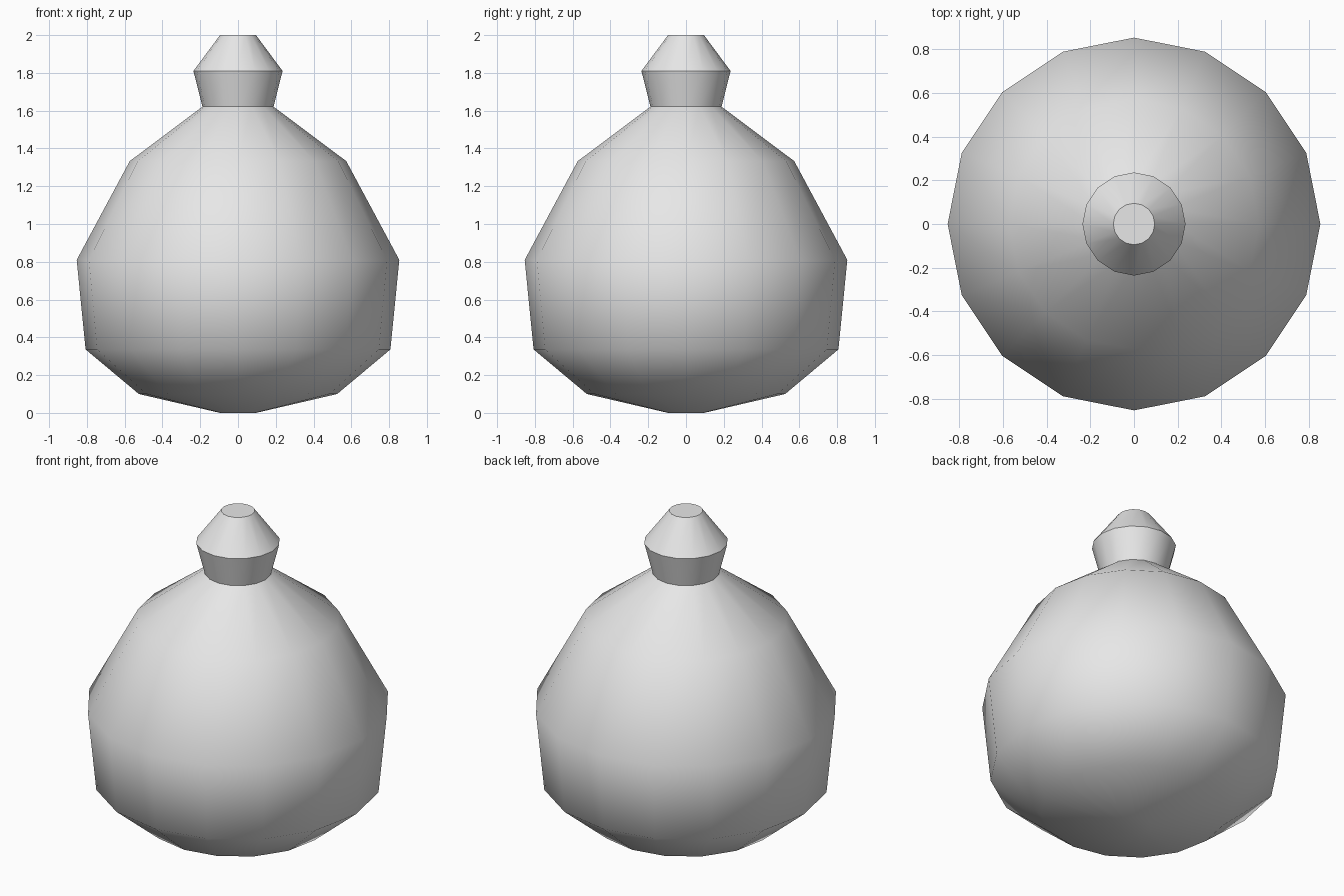
import bpy
import bmesh
from math import cos, sin, tau, radians

SIDES = 16

cube = bpy.data.objects.get("Cube")
if cube:
    bpy.data.objects.remove(cube, do_unlink=True)

# Plain grey
grey = bpy.data.materials.new("light_grey")
grey.use_nodes = True
colour = (0.8, 0.8, 0.8, 1)
grey.diffuse_color = colour
grey.node_tree.nodes["Principled BSDF"].inputs["Base Color"].default_value = colour


def lathe(name, profile, cap_bottom=False, cap_top=False):
    """Turn (radius, height) points round the z axis."""
    bm = bmesh.new()
    rings = [[bm.verts.new((r * cos(tau * i / SIDES), r * sin(tau * i / SIDES), z))
              for i in range(SIDES)] for r, z in profile]
    for low, high in zip(rings, rings[1:]):
        for i in range(SIDES):
            j = (i + 1) % SIDES
            bm.faces.new((low[i], low[j], high[j], high[i]))
    if cap_bottom:
        bm.faces.new(rings[0][::-1])
    if cap_top:
        bm.faces.new(rings[-1])
    mesh = bpy.data.meshes.new(name)
    bm.to_mesh(mesh)
    bm.free()
    mesh.materials.append(grey)
    obj = bpy.data.objects.new(name, mesh)
    bpy.context.collection.objects.link(obj)
    bpy.ops.object.select_all(action='DESELECT')
    obj.select_set(True)
    bpy.context.view_layer.objects.active = obj
    bpy.ops.object.shade_smooth_by_angle(angle=radians(47))
    return obj


# Round bottle body
lathe("flask_body", [(0.095, 0), (0.525, 0.1), (0.807, 0.336), (0.854, 0.81),
                     (0.573, 1.333), (0.188, 1.621)], cap_bottom=True)

# Flared neck with tapered, flat-topped stopper
lathe("neck_and_stopper", [(0.188, 1.621), (0.236, 1.81), (0.095, 2.0)], cap_top=True)
